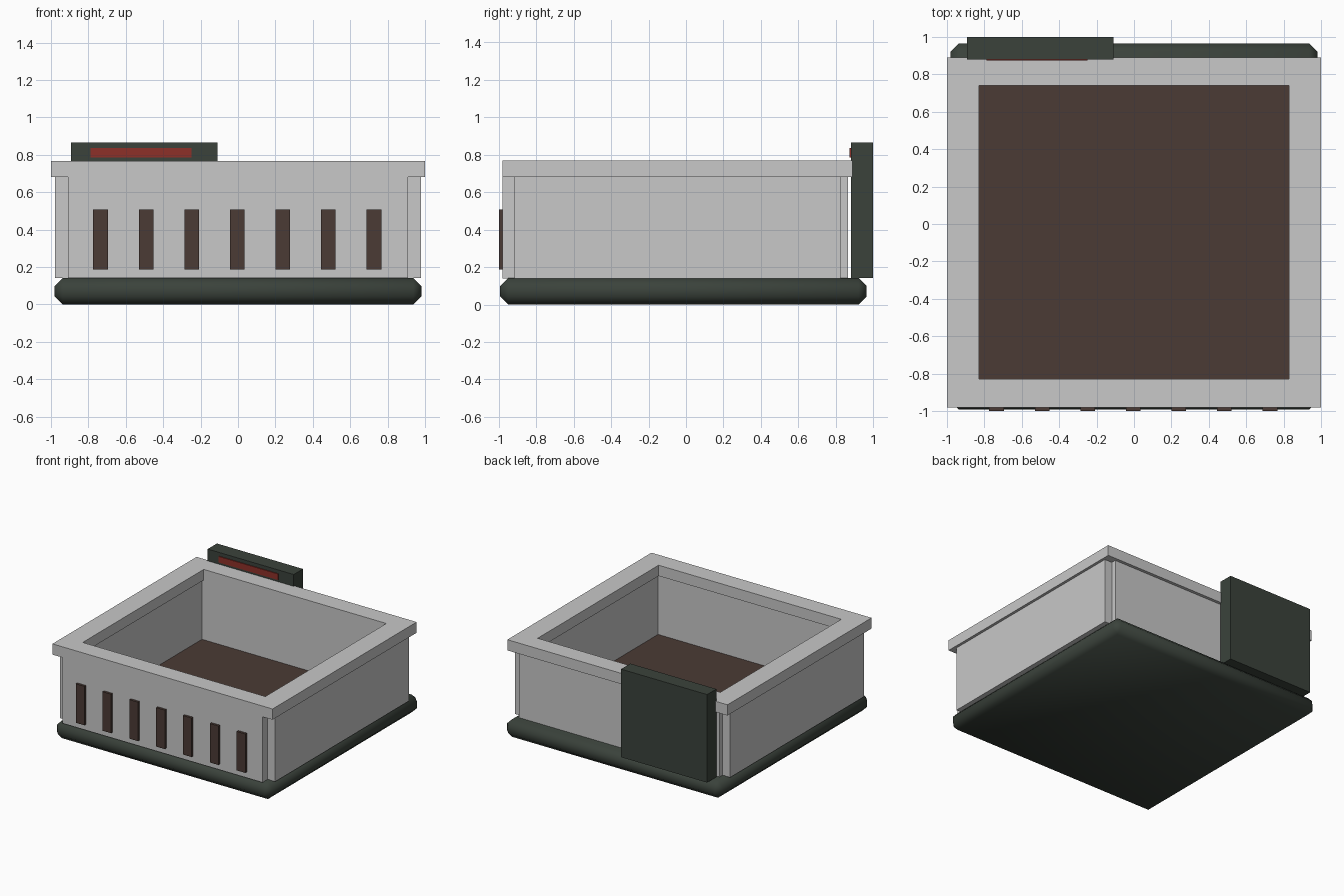
import bpy, bmesh

if "Cube" in bpy.data.objects:
    bpy.data.objects.remove(bpy.data.objects["Cube"])


def material(name, rgb):
    m = bpy.data.materials.new(name)
    m.diffuse_color = (*rgb, 1)
    m.use_nodes = True
    m.node_tree.nodes["Principled BSDF"].inputs["Base Color"].default_value = m.diffuse_color
    return m


GREY = material("light_grey", (0.58, 0.58, 0.58))
BROWN = material("dark_brown", (0.070, 0.043, 0.035))
GREEN = material("dark_green", (0.043, 0.055, 0.044))
RED = material("red", (0.27, 0.030, 0.022))


def finish(name, bm, mat):
    bmesh.ops.recalc_face_normals(bm, faces=bm.faces)
    me = bpy.data.meshes.new(name)
    bm.to_mesh(me)
    bm.free()
    me.materials.append(mat)
    ob = bpy.data.objects.new(name, me)
    bpy.context.collection.objects.link(ob)
    return ob


def box(name, xs, ys, zs, mat, bevel=0):
    bm = bmesh.new()
    bmesh.ops.create_cube(bm, size=1)
    for v in bm.verts:
        v.co = [(r[0] + r[1]) / 2 + c * (r[1] - r[0])
                for c, r in zip(v.co, (xs, ys, zs))]
    if bevel:
        bmesh.ops.bevel(bm, geom=bm.edges[:], offset=bevel, segments=1,
                        affect='EDGES')
        for f in bm.faces:
            f.smooth = True
    return finish(name, bm, mat)


def frame(name, outer, inner, zs, mat):
    """Rectangular ring; outer and inner are (x0, x1, y0, y1)."""
    bm = bmesh.new()
    loops = []
    for (x0, x1, y0, y1), z in ((outer, zs[0]), (outer, zs[1]),
                                (inner, zs[1]), (inner, zs[0])):
        loops.append([bm.verts.new((x, y, z)) for x, y in
                      ((x0, y0), (x1, y0), (x1, y1), (x0, y1))])
    for k in range(4):
        a, b = loops[k], loops[(k + 1) % 4]
        for i in range(4):
            j = (i + 1) % 4
            bm.faces.new((a[i], a[j], b[j], b[i]))
    return finish(name, bm, mat)


# rounded foot slab
box("base", (-0.98, 0.98), (-0.993, 0.965), (0, 0.142), GREEN, bevel=0.043)

# four walls, leaving notched corners
WALL_Z = (0.14, 0.68)
box("front_wall", (-0.91, 0.91), (-0.98, -0.845), WALL_Z, GREY)
box("back_wall", (-0.91, 0.91), (0.74, 0.865), WALL_Z, GREY)
for side, label in ((-1, "left"), (1, "right")):
    xs = sorted((side * 0.845, side * 0.978))
    box(label + "_wall", xs, (-0.915, 0.825), WALL_Z, GREY)

# top rim and inner floor
frame("rim", (-1, 1, -0.98, 0.89), (-0.83, 0.83, -0.83, 0.74),
      (0.68, 0.768), GREY)
box("inner_floor", (-0.86, 0.86), (-0.86, 0.76), (0.13, 0.19), BROWN)

# front slats
for i in range(7):
    x = -0.735 + i * 0.2437
    box(f"slat_{i + 1}", (x - 0.039, x + 0.039), (-1.0, -0.97),
        (0.188, 0.508), BROWN)

# rear panel with red strip
box("rear_panel", (-0.892, -0.11), (0.88, 1.0), (0.142, 0.865), GREEN)
box("red_strip", (-0.788, -0.248), (0.873, 0.882), (0.785, 0.835), RED)
